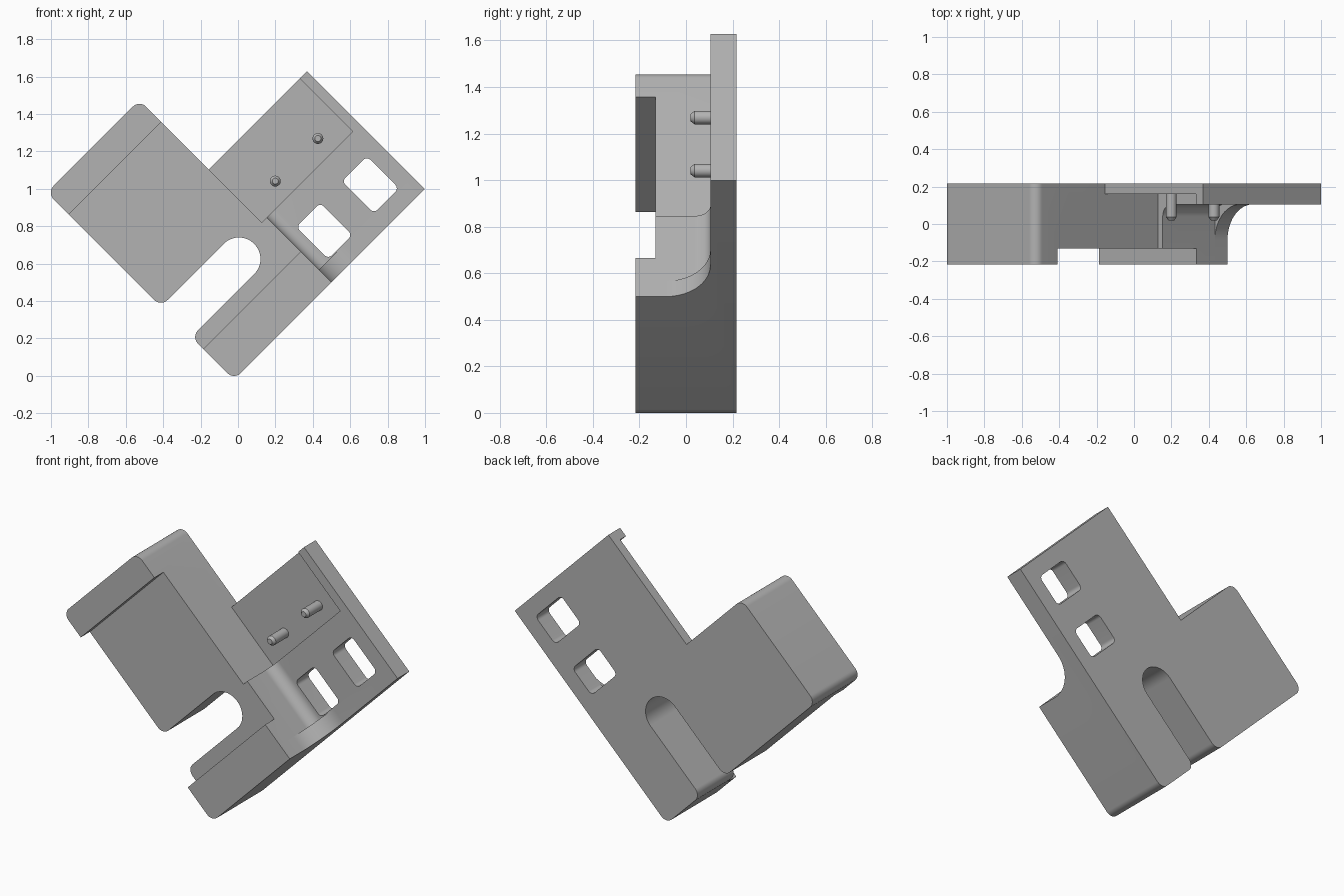
import bpy, bmesh, math
from mathutils import Vector, Matrix

cube = bpy.data.objects.get("Cube")
if cube:
    bpy.data.objects.remove(cube, do_unlink=True)

grey = bpy.data.materials.new("plain_grey")
grey.use_nodes = True
colour = (0.45, 0.45, 0.45, 1)
grey.diffuse_color = colour
grey.node_tree.nodes["Principled BSDF"].inputs["Base Color"].default_value = colour


def place(u, v, y):
    """The part lies turned 45 degrees: u runs up-right, v runs up-left."""
    s = math.sqrt(0.5)
    return Vector(((u - v) * s, y, (u + v) * s))


def rounded(corners, steps=12):
    """Turn (a, b, radius) right-angle corners into a profile with arcs."""
    out = []
    for i, (a, b, r) in enumerate(corners):
        p = Vector((a, b))
        if not r:
            out.append(p)
            continue
        before = (Vector(corners[i - 1][:2]) - p).normalized()
        after = (Vector(corners[(i + 1) % len(corners)][:2]) - p).normalized()
        centre = p + (before + after) * r
        for k in range(steps + 1):
            t = math.pi / 2 * k / steps
            out.append(centre - after * r * math.cos(t) - before * r * math.sin(t))
    return out


def make(name, bm):
    bmesh.ops.recalc_face_normals(bm, faces=bm.faces)
    mesh = bpy.data.meshes.new(name)
    bm.to_mesh(mesh)
    bm.free()
    mesh.materials.append(grey)
    ob = bpy.data.objects.new(name, mesh)
    bpy.context.collection.objects.link(ob)
    return ob


def prism(name, corners, lo, hi, along="y"):
    """Extrude a (u, v) profile along y, or a (u, y) profile along v."""
    bm = bmesh.new()
    rings = []
    for d in (lo, hi):
        rings.append([bm.verts.new(place(a, b, d) if along == "y" else place(a, d, b))
                      for a, b in rounded(corners)])
    for ring in rings:
        bm.faces.new(ring)
    n = len(rings[0])
    for i in range(n):
        j = (i + 1) % n
        bm.faces.new((rings[0][i], rings[0][j], rings[1][j], rings[1][i]))
    return make(name, bm)


def box(u0, u1, v0, v1, r=0):
    return [(u0, v0, r), (u1, v0, r), (u1, v1, r), (u0, v1, r)]


def smooth(ob):
    bpy.ops.object.select_all(action="DESELECT")
    ob.select_set(True)
    bpy.context.view_layer.objects.active = ob
    bpy.ops.object.shade_smooth_by_angle(angle=math.radians(30))


# Bracket outline: block with open slot, plus the mounting plate
R = 0.05
DEPTH = 0.217
LEFT, END, TIP = -0.03, 0.67, 1.413
bracket = prism("bracket_body", [
    (LEFT, 0, R), (TIP, 0, 0), (TIP, 0.89, 0), (END, 0.89, 0),
    (END, 1.415, R), (LEFT, 1.415, R),
    (LEFT, 0.553, R), (0.56, 0.553, 0.1149), (0.56, 0.323, 0.1149), (LEFT, 0.323, R),
], -DEPTH, DEPTH)


def front_of_plate(radius):
    return [(0.707, -0.5, 0), (0.707, 0.105, radius), (1.6, 0.105, 0), (1.6, -0.5, 0)]


cutters = [
    # wide channel across the front of the block
    prism("channel_cutter", box(-0.3, 1, 0.233, 1.25), -0.5, -0.13),
    # space before the plate: large fillet at the outer web, small one inside
    prism("web_cutter", front_of_plate(0.19), -0.1, 1.1, "v"),
    prism("fillet_cutter", front_of_plate(0.065), 0.095, 1.1, "v"),
    # shallow pocket that holds the pins
    prism("pocket_cutter", box(END, 1.357, 0.49, 1.1), -0.5, 0.16),
    # two windows
    prism("inner_window_cutter", box(0.783, 0.965, 0.1, 0.343, 0.028), -0.5, 0.5),
    prism("outer_window_cutter", box(1.128, 1.317, 0.1, 0.343, 0.028), -0.5, 0.5),
]
bpy.context.view_layer.objects.active = bracket
for cutter in cutters:
    cutter.hide_render = True
    mod = bracket.modifiers.new(cutter.name, "BOOLEAN")
    mod.operation = "DIFFERENCE"
    mod.solver = "EXACT"
    mod.object = cutter
    bpy.ops.object.modifier_apply(modifier=mod.name)
    bpy.data.objects.remove(cutter, do_unlink=True)
smooth(bracket)

# Locating pins with chamfered tips
for name, u in (("inner_pin", 0.877), ("outer_pin", 1.199)):
    bm = bmesh.new()
    turn = Matrix.Rotation(math.pi / 2, 4, "X")
    for big, small, near, far in ((0.029, 0.029, 0.165, 0.037), (0.029, 0.016, 0.037, 0.02)):
        bmesh.ops.create_cone(bm, cap_ends=False, segments=32, radius1=big, radius2=small,
                              depth=near - far,
                              matrix=Matrix.Translation(place(u, 0.595, (near + far) / 2)) @ turn)
    bmesh.ops.remove_doubles(bm, verts=bm.verts, dist=0.0005)
    bmesh.ops.holes_fill(bm, edges=bm.edges, sides=0)
    smooth(make(name, bm))
